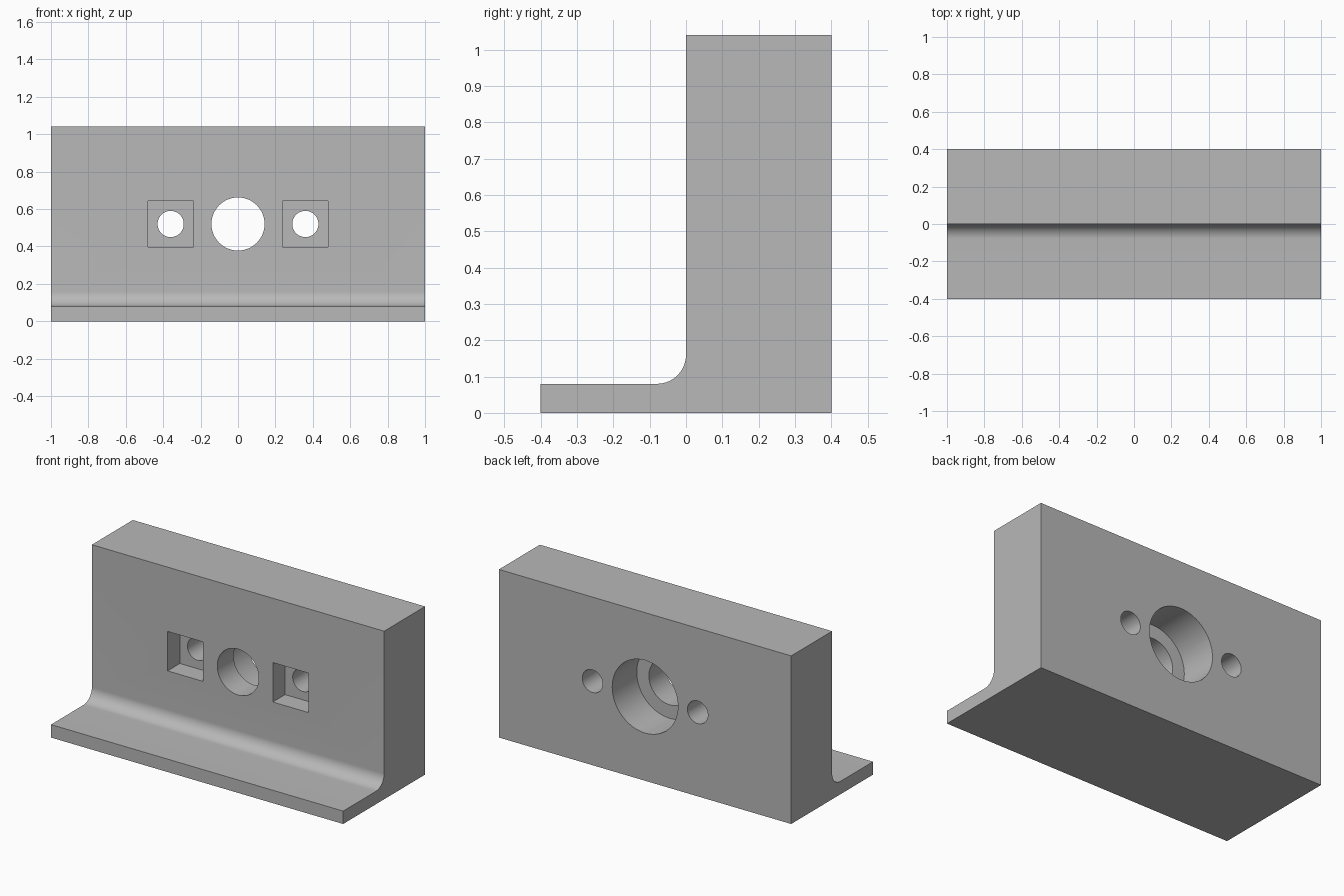
import bpy
import math

cube = bpy.data.objects.get("Cube")
if cube:
    bpy.data.objects.remove(cube, do_unlink=True)

HOLE_Z = 0.52
BACK = 0.4

# Single grey finish
grey = bpy.data.materials.new("plain_grey")
grey.use_nodes = True
colour = (0.48, 0.48, 0.48, 1)
grey.diffuse_color = colour
grey.node_tree.nodes["Principled BSDF"].inputs["Base Color"].default_value = colour


def extrude_x(name, profile, half_length):
    """Solid made by sweeping a (y, z) profile along x."""
    n = len(profile)
    verts = [(x, y, z) for x in (-half_length, half_length) for y, z in profile]
    faces = [tuple(reversed(range(n))), tuple(range(n, 2 * n))]
    faces += [(i, (i + 1) % n, n + (i + 1) % n, n + i) for i in range(n)]
    mesh = bpy.data.meshes.new(name)
    mesh.from_pydata(verts, [], faces)
    obj = bpy.data.objects.new(name, mesh)
    bpy.context.collection.objects.link(obj)
    return obj


def cut(target, cutter):
    """Subtract the cutter from the target, then discard the cutter."""
    mod = target.modifiers.new("cut", "BOOLEAN")
    mod.operation = "DIFFERENCE"
    mod.solver = "EXACT"
    mod.object = cutter
    bpy.ops.object.select_all(action="DESELECT")
    target.select_set(True)
    bpy.context.view_layer.objects.active = target
    bpy.ops.object.modifier_apply(modifier=mod.name)
    bpy.data.objects.remove(cutter, do_unlink=True)


def bore(target, x, radius, y0, y1):
    """Round hole along y."""
    bpy.ops.mesh.primitive_cylinder_add(
        vertices=64, radius=radius, depth=y1 - y0,
        location=(x, (y0 + y1) / 2, HOLE_Z), rotation=(math.pi / 2, 0, 0))
    cut(target, bpy.context.object)


def pocket(target, x, size, y0, y1):
    """Square recess along y."""
    bpy.ops.mesh.primitive_cube_add(size=1, location=(x, (y0 + y1) / 2, HOLE_Z))
    bpy.context.object.scale = (size, y1 - y0, size)
    bpy.context.view_layer.update()
    cut(target, bpy.context.object)


# L-shaped block: thick upright, thin foot, concave fillet between them
R = 0.08
STEPS = 16
fillet = []
for i in range(STEPS + 1):
    a = math.pi / 2 * i / STEPS
    fillet.append((-R * (1 - math.sin(a)), 0.08 + R * (1 - math.cos(a))))
fillet.reverse()
profile = [(-0.4, 0.08), (-0.4, 0), (BACK, 0), (BACK, 1.04), (0, 1.04)] + fillet
block = extrude_x("mounting_block", profile, 1)
block.data.materials.append(grey)

# Central through hole with a wider counterbore from the back
bore(block, 0, 0.142, -0.1, 0.5)
bore(block, 0, 0.225, BACK - 0.24, 0.5)

# Screw holes with square nut pockets at the front
for side in (-1, 1):
    bore(block, side * 0.36, 0.07, -0.1, 0.5)
    pocket(block, side * 0.36, 0.244, -0.1, 0.12)

bpy.ops.object.select_all(action="DESELECT")
block.select_set(True)
bpy.context.view_layer.objects.active = block
bpy.ops.object.shade_smooth_by_angle(angle=math.radians(30))
